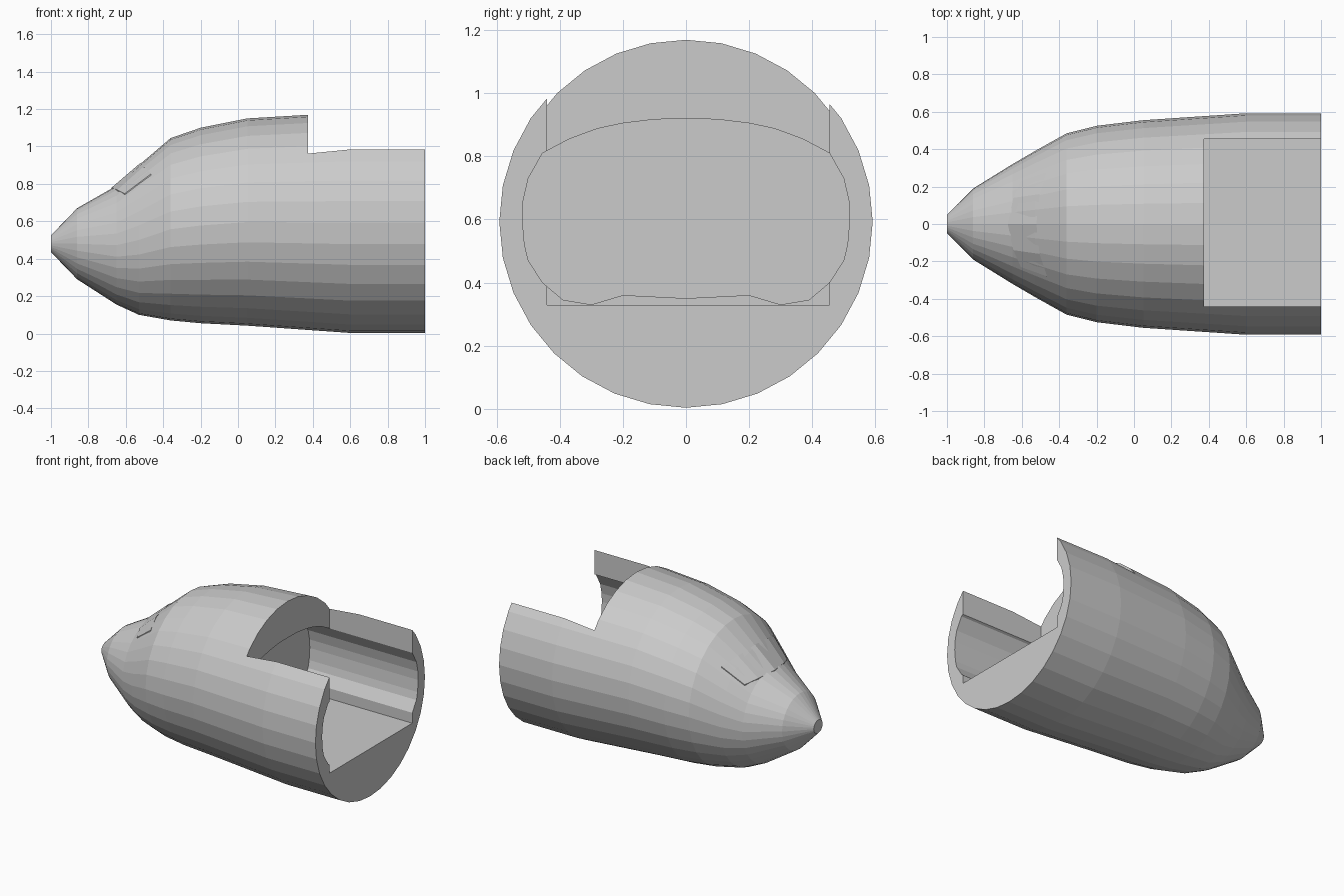
import bpy, bmesh, math

if "Cube" in bpy.data.objects:
    bpy.data.objects.remove(bpy.data.objects["Cube"])

# x, bottom z, top z, half width of each hull ring
RINGS = [(-1, .435, .525, .048), (-.86, .29, .67, .19), (-.65, .155, .79, .32),
         (-.53, .10, .90, .39), (-.36, .07, 1.045, .485), (-.2, .055, 1.10, .525),
         (.05, .042, 1.15, .555), (.6, .003, 1.183, .592), (1, .003, 1.183, .592)]
SIDES = 32


def loft(name, rings):
    """Closed solid skinned through rings of equal point count."""
    bm = bmesh.new()
    vs = [[bm.verts.new(p) for p in r] for r in rings]
    n = len(vs[0])
    for a, b in zip(vs, vs[1:]):
        for i in range(n):
            bm.faces.new((a[i], a[(i + 1) % n], b[(i + 1) % n], b[i]))
    bm.faces.new(vs[0])
    bm.faces.new(vs[-1])
    bmesh.ops.recalc_face_normals(bm, faces=bm.faces)
    me = bpy.data.meshes.new(name)
    bm.to_mesh(me)
    bm.free()
    ob = bpy.data.objects.new(name, me)
    bpy.context.collection.objects.link(ob)
    return ob


def prism(name, outline, x0, x1):
    return loft(name, [[(x, y, z) for y, z in outline] for x in (x0, x1)])


def cut(target, cutter):
    cutter.hide_render = True
    bpy.context.view_layer.objects.active = target
    m = target.modifiers.new("cut", 'BOOLEAN')
    m.operation = 'DIFFERENCE'
    m.solver = 'EXACT'
    m.object = cutter
    bpy.ops.object.modifier_apply(modifier=m.name)
    bpy.data.objects.remove(cutter)


# Solid faceted hull
hull = loft("nose_hull", [
    [(x, w * math.sin(t), (lo + hi) / 2 + (hi - lo) / 2 * math.cos(t))
     for t in (2 * math.pi * i / SIDES for i in range(SIDES))]
    for x, lo, hi, w in RINGS])

# Rounded cabin cavity, running forward under the roof
half = [(.1, .917), (.2, .905), (.28, .888), (.37, .855), (.455, .81), (.5, .73),
        (.516, .66), (.519, .6), (.512, .52), (.5, .47), (.455, .40), (.39, .345),
        (.3, .33), (.2, .36)]
cavity = [(0, .92)] + half + [(0, .35)] + [(-y, z) for y, z in reversed(half)]
cut(hull, prism("cavity_cutter", cavity, .18, 1.1))

# Open top bay at the rear
bay = [(-.44, .329), (.455, .329), (.455, 1.5), (-.44, 1.5)]
cut(hull, prism("bay_cutter", bay, .375, 1.2))


# Windshield strip wrapped over the nose
def on_hull(x, y, lift):
    for a, b in zip(RINGS, RINGS[1:]):
        if a[0] <= x <= b[0]:
            f = (x - a[0]) / (b[0] - a[0])
            lo, hi, w = (a[k] + f * (b[k] - a[k]) for k in (1, 2, 3))
            return (x, y, (lo + hi) / 2 + (hi - lo) / 2 * math.sqrt(1 - (y / w) ** 2) + lift)


lower = [(-.605, .23), (-.645, .14), (-.675, 0)]
upper = [(-.465, .28), (-.505, .16), (-.522, 0)]
lower += [(x, -y) for x, y in reversed(lower[:2])]
upper += [(x, -y) for x, y in reversed(upper[:2])]
loft("windshield", [[on_hull(*lo, .005), on_hull(*up, .005),
                     on_hull(*up, -.02), on_hull(*lo, -.02)]
                    for lo, up in zip(lower, upper)])
